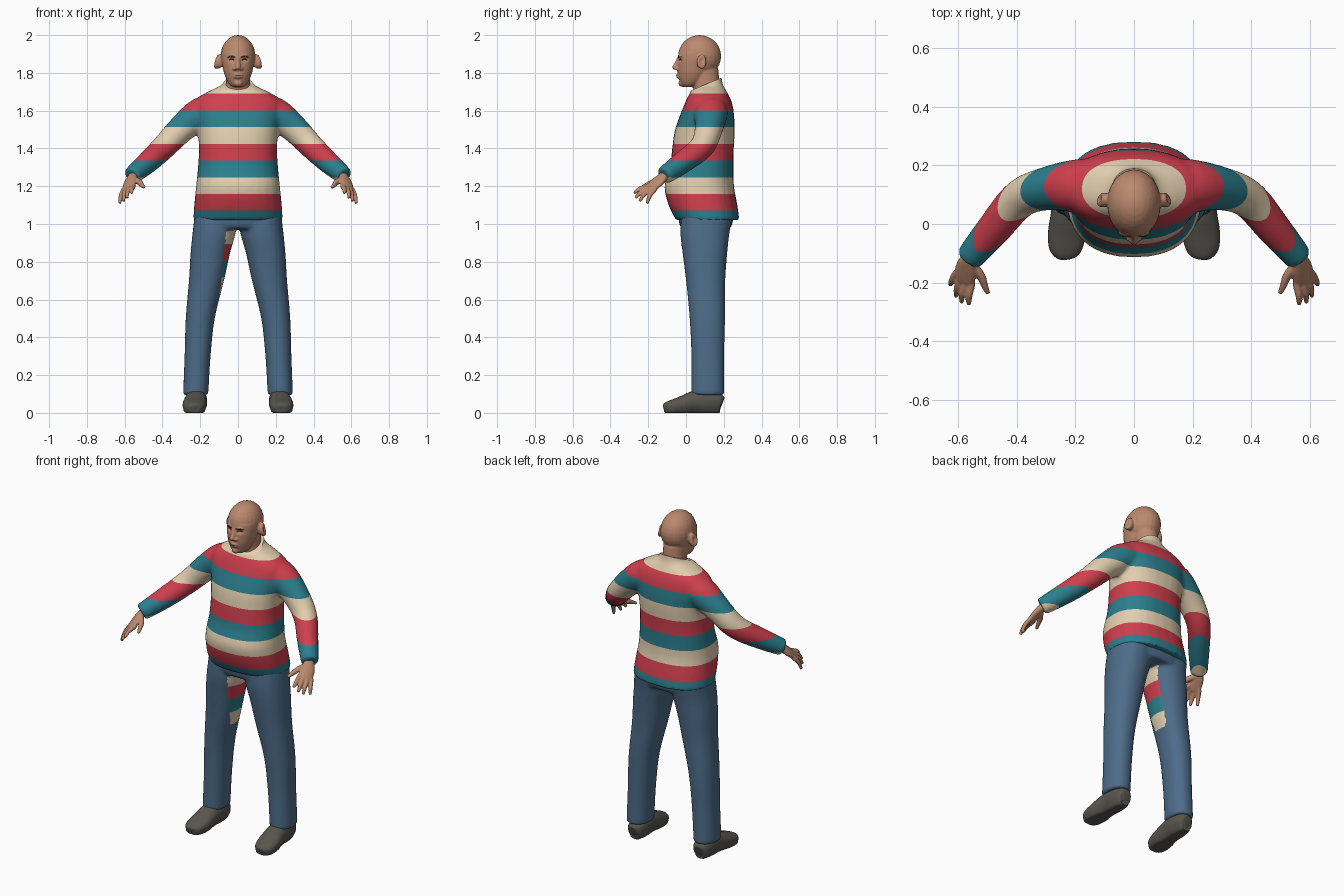
import bpy, bmesh, math
from mathutils import Vector
from mathutils.bvhtree import BVHTree

if "Cube" in bpy.data.objects:
    bpy.data.objects.remove(bpy.data.objects["Cube"])


def mat(name, rgb):
    m = bpy.data.materials.new(name)
    m.diffuse_color = (*rgb, 1)
    m.use_nodes = True
    m.node_tree.nodes["Principled BSDF"].inputs["Base Color"].default_value = m.diffuse_color
    return m


RED = mat("stripe_red", (0.62, 0.05, 0.075))
TEAL = mat("stripe_teal", (0.025, 0.21, 0.27))
CREAM = mat("stripe_cream", (0.76, 0.62, 0.43))
DENIM = mat("denim_blue", (0.075, 0.15, 0.25))
SKIN = mat("skin", (0.50, 0.25, 0.155))
SHOE = mat("shoe_grey", (0.10, 0.093, 0.078))
DARK = mat("dark_brown", (0.05, 0.028, 0.02))

X, Z = Vector((1, 0, 0)), Vector((0, 0, 1))
STRIPE_TOP, STRIPE_H = 1.69, 0.0885


def stripe(z):
    return math.floor((STRIPE_TOP - z) / STRIPE_H) % 3


def catmull(a, b, c, d, t):
    return [0.5 * (2 * q + (r - p) * t + (2 * p - 5 * q + 4 * r - s) * t * t
                   + (3 * q - p - 3 * r + s) * t ** 3) for p, q, r, s in zip(a, b, c, d)]


def loft(bm, rings, s=1, hint=X, flat=False, power=2.0, sides=28, steps=4):
    """Skin smooth rings (x, y, z, width radius, depth radius); s=-1 mirrors in x."""
    pts = []
    n = len(rings)
    for i in range(n - 1):
        q = [rings[max(i - 1, 0)], rings[i], rings[i + 1], rings[min(i + 2, n - 1)]]
        pts += [catmull(*q, k / steps) for k in range(steps)]
    pts.append(list(rings[-1]))
    loops = []
    for i, p in enumerate(pts):
        t = Z if flat else (Vector(pts[min(i + 1, len(pts) - 1)][:3])
                            - Vector(pts[max(i - 1, 0)][:3])).normalized()
        u = (hint - t * hint.dot(t)).normalized()
        v = t.cross(u)
        loop = []
        for k in range(sides):
            a = 2 * math.pi * k / sides
            c, d = math.cos(a), math.sin(a)
            c = math.copysign(abs(c) ** (2 / power), c)
            d = math.copysign(abs(d) ** (2 / power), d)
            w = Vector(p[:3]) + u * c * p[3] + v * d * p[4]
            loop.append(bm.verts.new((w.x * s, w.y, w.z)))
        loops.append(loop)
    for a, b in zip(loops, loops[1:]):
        for k in range(sides):
            j = (k + 1) % sides
            bm.faces.new((a[k], a[j], b[j], b[k]))
    bm.faces.new(loops[0][::-1])
    bm.faces.new(loops[-1])


def ball(bm, c, r, s=1):
    res = bmesh.ops.create_uvsphere(bm, u_segments=24, v_segments=16, radius=1)
    for v in res["verts"]:
        v.co = Vector((s * c[0] + v.co.x * r[0], c[1] + v.co.y * r[1], c[2] + v.co.z * r[2]))


def finish(name, bm, mats):
    bmesh.ops.recalc_face_normals(bm, faces=bm.faces)
    me = bpy.data.meshes.new(name)
    for f in bm.faces:
        f.smooth = True
    bm.to_mesh(me)
    me.set_sharp_from_angle(angle=math.radians(50))
    for m in mats:
        me.materials.append(m)
    ob = bpy.data.objects.new(name, me)
    bpy.context.collection.objects.link(ob)
    return ob


def fuse(bm, voxel, rounds):
    """Merge overlapping volumes into one smooth skin and return it as a bmesh."""
    ob = finish("blend", bm, [])
    r = ob.modifiers.new("fuse", "REMESH")
    r.mode, r.voxel_size = "VOXEL", voxel
    sm = ob.modifiers.new("smooth", "SMOOTH")
    sm.factor, sm.iterations = 0.5, rounds
    deps = bpy.context.evaluated_depsgraph_get()
    me = bpy.data.meshes.new_from_object(ob.evaluated_get(deps))
    out = bmesh.new()
    out.from_mesh(me)
    bpy.data.objects.remove(ob)
    bpy.data.meshes.remove(me)
    return out


def cut(bm, co, no, clear=False):
    bmesh.ops.bisect_plane(bm, geom=bm.verts[:] + bm.edges[:] + bm.faces[:],
                           plane_co=co, plane_no=no, clear_outer=clear)


# Striped sweater: trunk and both sleeves
bm = bmesh.new()
loft(bm, [(0, .115, 1.02, .237, .168), (0, .09, 1.10, .232, .182), (0, .07, 1.20, .222, .184),
          (0, .083, 1.30, .212, .168), (0, .09, 1.40, .207, .163), (0, .10, 1.50, .215, .158),
          (0, .115, 1.60, .235, .137), (0, .12, 1.66, .222, .117), (0, .12, 1.70, .160, .096),
          (0, .115, 1.74, .082, .080), (0, .112, 1.79, .071, .076)], flat=True, power=2.3)
for s in (1, -1):
    loft(bm, [(.12, .13, 1.595, .09, .09), (.20, .13, 1.58, .09, .088), (.30, .12, 1.503, .074, .074),
              (.39, .085, 1.41, .066, .066), (.48, -.02, 1.325, .059, .059),
              (.563, -.118, 1.255, .048, .048)], s, hint=Vector((0, 1, 0)))
bm = fuse(bm, 0.011, 6)
cut(bm, (0, .11, 1.742), (0, -.42, 1), clear=True)
bmesh.ops.holes_fill(bm, edges=[e for e in bm.edges if e.is_boundary])
for i in range(8):
    cut(bm, (0, 0, STRIPE_TOP - i * STRIPE_H), Z)
for f in bm.faces:
    f.material_index = stripe(f.calc_center_median().z)
finish("sweater", bm, [RED, TEAL, CREAM])

# Jeans: hips and both legs, with a striped patch on one inner thigh
bm = bmesh.new()
loft(bm, [(0, .105, .975, .225, .13), (0, .105, 1.01, .232, .143), (0, .11, 1.07, .215, .145)],
     flat=True, power=2.3)
for s in (1, -1):
    loft(bm, [(.224, .115, .095, .067, .087), (.214, .115, .30, .069, .087), (.20, .113, .50, .077, .094),
              (.167, .104, .70, .093, .104), (.146, .10, .85, .105, .119), (.127, .10, .95, .114, .13),
              (.118, .11, 1.05, .112, .137)], s, flat=True, power=2.2)
bm = fuse(bm, 0.011, 6)
for i in range(8, 13):
    cut(bm, (0, 0, STRIPE_TOP - i * STRIPE_H), Z)
bm.normal_update()
for f in bm.faces:
    c, n = f.calc_center_median(), f.normal
    patch = c.x < 0 and .63 < c.z < .982 and n.x > .55 + (.95 - c.z) * 1.2 and n.y < .4
    f.material_index = stripe(c.z) if patch else 3
finish("jeans", bm, [RED, TEAL, CREAM, DENIM])

# Shoes with flat soles
for s, side in ((1, "left"), (-1, "right")):
    bm = bmesh.new()
    loft(bm, [(.218, .192, .05, .022, .03), (.218, .18, .053, .043, .046), (.22, .12, .062, .056, .058),
              (.223, .05, .062, .058, .056), (.229, -.03, .043, .064, .042), (.234, -.085, .033, .056, .032),
              (.236, -.112, .03, .036, .022), (.236, -.12, .028, .012, .008)], s, power=2.3)
    for v in bm.verts:
        v.co.z = max(v.co.z, 0.01) - 0.01 if v.co.z < 0.02 else v.co.z
    finish(side + "_shoe", bm, [SHOE])

# Hands: wrist, palm, four fingers and thumb
PALM = Vector((.06, .035, -.03))
FINGERS = [((.553, -.20, 1.202), (.563, -.275, 1.163)), ((.573, -.195, 1.195), (.588, -.267, 1.138)),
           ((.592, -.183, 1.187), (.606, -.246, 1.12)), ((.606, -.168, 1.18), (.626, -.206, 1.108))]
for s, side in ((1, "left"), (-1, "right")):
    bm = bmesh.new()
    loft(bm, [(.525, -.08, 1.285, .03, .025), (.558, -.12, 1.25, .03, .022), (.570, -.148, 1.225, .040, .020),
              (.580, -.185, 1.195, .040, .016), (.584, -.20, 1.184, .03, .011)], s, hint=PALM)
    for a, b in FINGERS:
        m = (Vector(a) + Vector(b)) / 2 + Vector((.004, -.006, .004))
        back = Vector(a).lerp(Vector((.565, -.14, 1.23)), .4)
        loft(bm, [(*back, .012, .012), (*a, .013, .013), (*m, .012, .012), (*b, .008, .008)],
             s, hint=PALM, sides=12)
    loft(bm, [(.555, -.135, 1.24, .017, .017), (.523, -.175, 1.222, .016, .015),
              (.510, -.208, 1.207, .013, .012), (.497, -.237, 1.193, .008, .008)], s, hint=PALM, sides=12)
    finish(side + "_hand", fuse(bm, 0.0045, 3), [SKIN])

# Head with neck, ears, nose, lips and chin
bm = bmesh.new()
loft(bm, [(0, .112, 1.67, .068, .07), (0, .107, 1.74, .064, .071), (0, .098, 1.82, .064, .073)], flat=True)
ball(bm, (0, .072, 1.888), (.092, .114, .112))
loft(bm, [(0, .012, 1.725, .028, .028), (0, .024, 1.745, .050, .054), (0, .037, 1.79, .071, .079),
          (0, .048, 1.83, .081, .093), (0, .06, 1.87, .088, .104), (0, .07, 1.905, .090, .110)],
     flat=True, power=2.15)
loft(bm, [(0, -.034, 1.885, .010, .012), (0, -.046, 1.855, .011, .013), (0, -.057, 1.832, .014, .016),
          (0, -.056, 1.818, .013, .012)], flat=True)
ball(bm, (0, -.024, 1.745), (.022, .016, .018))
for z in (1.778, 1.790):
    ball(bm, (0, -.040, z), (.025, .012, .0065))
for s in (1, -1):
    ball(bm, (.018, -.047, 1.822), (.010, .012, .009), s)
    ball(bm, (.028, -.030, 1.888), (.026, .014, .007), s)
    loft(bm, [(.084, .066, 1.855, .008, .018), (.099, .078, 1.857, .026, .036),
              (.113, .088, 1.861, .022, .038), (.117, .090, 1.862, .012, .026)], s, hint=Vector((0, 1, 0)))
bm = fuse(bm, 0.005, 3)
for v in bm.verts:                        # eye sockets and ear hollows
    if v.co.y < 0.02:
        v.co.y += 0.010 * math.exp(-((abs(v.co.x) - .034) / .016) ** 2 - ((v.co.z - 1.869) / .011) ** 2)
    elif abs(v.co.x) > 0.1:
        v.co.x -= math.copysign(0.008, v.co.x) * math.exp(
            -((v.co.y - .082) / .011) ** 2 - ((v.co.z - 1.862) / .017) ** 2)
tree = BVHTree.FromBMesh(bm)
finish("head", bm, [SKIN])


def face_line(bm, points, r):
    """Thin strip laid on the front of the face through (x, z) points."""
    rings = []
    for (x, z), k in zip(points, (.5, 1, 1, .4)):
        hit = tree.ray_cast(Vector((x, -1, z)), Vector((0, 1, 0)))[0]
        rings.append((x, hit.y, z, r * k, .002))
    loft(bm, rings, hint=Z, sides=10)


# Brows, eyes and mouth line
brows, eyes, mouth = bmesh.new(), bmesh.new(), bmesh.new()
for s in (1, -1):
    face_line(brows, [(s * x, z) for x, z in ((.014, 1.883), (.027, 1.887), (.041, 1.889), (.055, 1.883))], .0035)
    face_line(eyes, [(s * x, z) for x, z in ((.021, 1.868), (.029, 1.871), (.038, 1.871), (.047, 1.868))], .0035)
face_line(mouth, [(-.024, 1.783), (-.008, 1.784), (.008, 1.784), (.024, 1.783)], .0016)
finish("brows", brows, [DARK])
finish("eyes", eyes, [DARK])
finish("mouth_line", mouth, [DARK])
